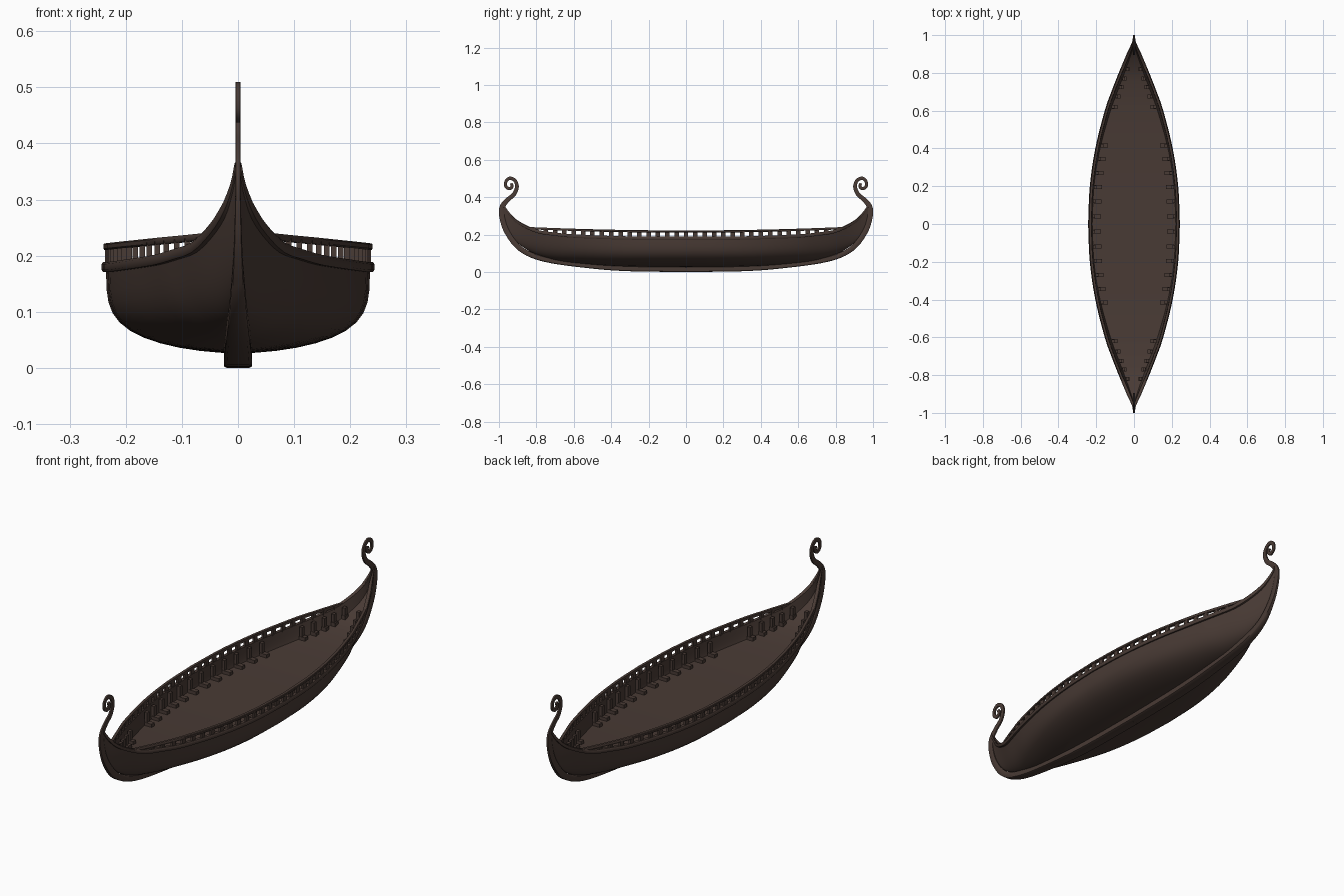
import bpy, bmesh, math
from mathutils import Vector

if "Cube" in bpy.data.objects:
    bpy.data.objects.remove(bpy.data.objects["Cube"])

wood = bpy.data.materials.new("dark brown wood")
wood.diffuse_color = (0.066, 0.043, 0.035, 1)
wood.use_nodes = True
wood.node_tree.nodes["Principled BSDF"].inputs["Base Color"].default_value = wood.diffuse_color


def finish(name, bm, angle=40):
    bmesh.ops.recalc_face_normals(bm, faces=bm.faces)
    me = bpy.data.meshes.new(name)
    bm.to_mesh(me)
    bm.free()
    me.materials.append(wood)
    ob = bpy.data.objects.new(name, me)
    bpy.context.collection.objects.link(ob)
    bpy.ops.object.select_all(action='DESELECT')
    ob.select_set(True)
    bpy.context.view_layer.objects.active = ob
    bpy.ops.object.shade_smooth_by_angle(angle=math.radians(angle))
    return ob


def loft(bm, rings):
    """Skin closed rings and cap both ends."""
    vs = [[bm.verts.new(p) for p in r] for r in rings]
    n = len(vs[0])
    for a, b in zip(vs, vs[1:]):
        for i in range(n):
            j = (i + 1) % n
            bm.faces.new((a[i], a[j], b[j], b[i]))
    bm.faces.new(vs[0])
    bm.faces.new(vs[-1])


def box(bm, x0, x1, y0, y1, z0, z1):
    loft(bm, [[(x0, y0, z), (x1, y0, z), (x1, y1, z), (x0, y1, z)] for z in (z0, z1)])


def smooth(rows, steps):
    """Catmull-Rom through rows of any dimension."""
    p = [Vector(r) for r in rows]
    p = [p[0] * 2 - p[1]] + p + [p[-1] * 2 - p[-2]]
    out = []
    for i in range(1, len(p) - 2):
        a, b, c, d = p[i - 1:i + 3]
        for s in range(steps):
            t = s / steps
            out.append(0.5 * (2 * b + (c - a) * t + (2 * a - 5 * b + 4 * c - d) * t * t
                              + (3 * b - a - 3 * c + d) * t ** 3))
    return out + [p[-2]]


# Hull stations: y, half width, sheer height, bottom height
STATIONS = smooth([(0, .235, .188, .026), (.2, .226, .188, .027), (.4, .197, .192, .032),
                   (.6, .147, .200, .048), (.7, .112, .210, .062), (.8, .073, .226, .092),
                   (.9, .031, .275, .155), (.95, .012, .325, .225), (.98, .004, .372, .320)], 8)


def station(y):
    y = min(abs(y), .98)
    for a, b in zip(STATIONS, STATIONS[1:]):
        if y <= b[0] + 1e-6:
            q = a.lerp(b, (y - a[0]) / (b[0] - a[0]))
            return q[1], q[2], q[3]
    return tuple(STATIONS[-1][1:])


def section(y, f):
    """Relative half width at height fraction f: round amidships, V at the ends."""
    e = (min(abs(y), .98) / .98) ** 3
    return (1 - e) * (1 - (1 - f) ** 4.2) ** .56 + e * f ** .75


DECK = .6  # deck height as a fraction of the hull depth


def deck_at(y):
    b, s, k = station(y)
    return max(b - .006, b * .7) * section(y, DECK), k + DECK * (s - k)


def spread(end, n):
    """Lengthwise positions, closer together near the ends."""
    return [end * math.sin(math.pi / 2 * (2 * i / n - 1)) for i in range(n + 1)]


# Hull shell with thickness
rings = []
for y in spread(.98, 72):
    b, s, k = station(y)
    bi, ki = max(b - .010, b * .4), k + .010
    fs = [(j / 12) ** 2 for j in range(13)]
    outer = [(b * section(y, f), k + f * (s - k)) for f in fs]
    inner = [(bi * section(y, f), ki + f * (s - ki)) for f in fs]
    half = outer[::-1] + [(-x, z) for x, z in outer[1:]]
    back = [(-x, z) for x, z in inner[::-1]] + inner[1:]
    rings.append([(x, y, z) for x, z in half + back])
bm = bmesh.new()
loft(bm, rings)
finish("hull", bm)

# Deck floor
bm = bmesh.new()
rings = []
for y in spread(.95, 48):
    w, z = deck_at(y)
    rings.append([(-w * .97, y, z - .005), (w * .97, y, z - .005), (w, y, z), (-w, y, z)])
loft(bm, rings)
finish("deck", bm)

# Keel, stem and scroll: y, z, half thickness, half width
path = smooth([(0, .014, .014, .025), (.3, .018, .014, .025), (.51, .033, .014, .024),
               (.75, .067, .014, .020), (.88, .120, .014, .014), (.955, .21, .014, .008),
               (.985, .30, .014, .005), (.981, .35, .014, .0045), (.953, .386, .012, .0045),
               (.920, .415, .011, .0045), (.904, .455, .010, .0045), (.914, .488, .009, .0045),
               (.940, .501, .009, .0045), (.961, .487, .008, .0045), (.964, .460, .008, .0045),
               (.946, .445, .008, .0045), (.929, .457, .008, .0045), (.935, .474, .007, .004)], 6)
for name, sy in (("front_stem", -1), ("back_stem", 1)):
    bm = bmesh.new()
    rings = []
    for i, p in enumerate(path):
        a, c = path[max(i - 1, 0)], path[min(i + 1, len(path) - 1)]
        d = Vector((c[0] - a[0], c[1] - a[1])).normalized()
        ny, nz = -d[1] * p[2], d[0] * p[2]
        rings.append([(u * p[3], sy * (p[0] + v * ny), p[1] + v * nz)
                      for u, v in ((-1, -.8), (-.8, -1), (.8, -1), (1, -.8),
                                   (1, .8), (.8, 1), (-.8, 1), (-1, .8))])
    loft(bm, rings)
    finish(name, bm, 50)


def rail_z(y):
    return .216 + .018 * (y / .83) ** 2


# Gunwale and top rail strips on both sides
def strip(name, end, z_of, hx, hz, dx):
    bm = bmesh.new()
    for side in (-1, 1):
        rings = []
        for y in spread(end, 60):
            b = station(y)[0]
            h = min(hx, b * .3 + .001)
            x, z = b + dx, z_of(y)
            rings.append([(side * max(x + u * h, .0005), y, z + v * hz)
                          for u, v in ((-1, -1), (.7, -1), (1, -.6), (1, .6), (.7, 1), (-1, 1))])
        loft(bm, rings)
    finish(name, bm)


strip("gunwale", .975, lambda y: station(y)[1] - .008, .009, .009, -.001)
strip("top_rail", .84, rail_z, .007, .006, -.002)

# Balusters between gunwale and top rail
bm = bmesh.new()
for i in range(33):
    y = -.8 + i * .05
    b, s, k = station(y)
    for side in (-1, 1):
        x = side * (b - .003)
        box(bm, x - .005, x + .005, y - .012, y + .012, s - .006, rail_z(y))
finish("balusters", bm)

# Inner ribs with feet on the deck
ribs, feet = bmesh.new(), bmesh.new()
for y0 in (.04, .12, .195, .27, .345, .415, .62, .675, .725, .77, .82):
    for y in (y0, -y0):
        b, s, k = station(y)
        w, z = deck_at(y)
        h = .06 * b + .006
        for side in (-1, 1):
            c = side * (w - .10 * b - .006)
            box(feet, c - h, c + h, y - .011, y + .011, z - .003, z + .015)
            c = side * (w - .012)
            box(ribs, c - .007, c + .007, y - .009, y + .009, z, s - .004)
finish("ribs", ribs)
finish("rib_feet", feet)
